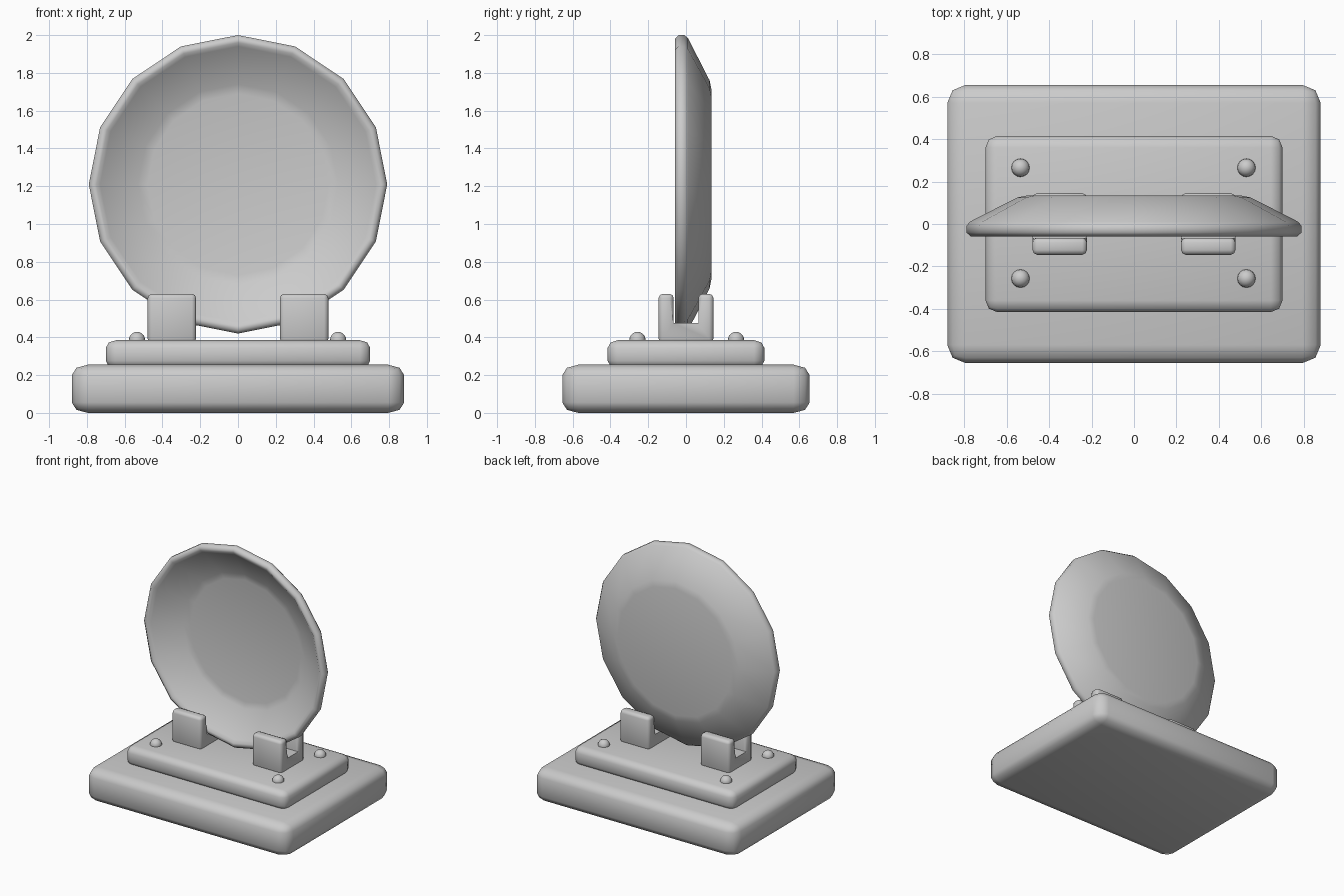
import bpy, bmesh, math
from mathutils import Vector

old = bpy.data.objects.get("Cube")
if old:
    bpy.data.objects.remove(old, do_unlink=True)

grey = bpy.data.materials.new("light_grey")
grey.use_nodes = True
colour = (0.6, 0.6, 0.6, 1)
grey.diffuse_color = colour
grey.node_tree.nodes["Principled BSDF"].inputs["Base Color"].default_value = colour


def finish(name, bm, angle=60):
    bmesh.ops.recalc_face_normals(bm, faces=bm.faces)
    mesh = bpy.data.meshes.new(name)
    bm.to_mesh(mesh)
    bm.free()
    ob = bpy.data.objects.new(name, mesh)
    bpy.context.collection.objects.link(ob)
    mesh.materials.append(grey)
    bpy.ops.object.select_all(action='DESELECT')
    ob.select_set(True)
    bpy.context.view_layer.objects.active = ob
    bpy.ops.object.shade_smooth_by_angle(angle=math.radians(angle))
    return ob


def bevel(bm, width, segments):
    bmesh.ops.bevel(bm, geom=bm.edges[:], offset=width, segments=segments,
                    profile=0.5, affect='EDGES', clamp_overlap=True)


def slab(name, half_x, half_y, bottom, top, edge, squash):
    """Rounded block whose rounding is flatter in height than in width."""
    bm = bmesh.new()
    bmesh.ops.create_cube(bm, size=1)
    height = (top - bottom) / squash
    for v in bm.verts:
        v.co = Vector((v.co.x * 2 * half_x, v.co.y * 2 * half_y, v.co.z * height))
    bevel(bm, edge, 2)
    for v in bm.verts:
        v.co.z = v.co.z * squash + (top + bottom) / 2
    return finish(name, bm)


# Stepped base
slab("base", 0.88, 0.655, 0, 0.255, 0.085, 0.65)
slab("upper_step", 0.70, 0.415, 0.235, 0.385, 0.055, 0.75)

# Dish: turned around the front-to-back axis, radius and depth
profile = [(0, 0.09), (0.48, 0.09), (0.53, 0.08), (0.73, -0.04),
           (0.75, -0.056), (0.77, -0.058), (0.79, -0.04), (0.79, -0.01),
           (0.775, 0.01), (0.55, 0.125), (0.5, 0.135), (0, 0.135)]
bm = bmesh.new()
points = [bm.verts.new((r, y, 0)) for r, y in profile]
edges = [bm.edges.new(pair) for pair in zip(points, points[1:])]
bmesh.ops.spin(bm, geom=points + edges, cent=(0, 0, 0), axis=(0, 1, 0),
               angle=math.tau, steps=16, use_duplicate=False)
bmesh.ops.remove_doubles(bm, verts=bm.verts, dist=0.0005)
dish = finish("dish", bm)
dish.location.z = 1.21

# Slotted holders that grip the dish
slot = [(-0.145, 0.37), (0.145, 0.37), (0.145, 0.63), (0.065, 0.63),
        (0.065, 0.475), (-0.065, 0.475), (-0.065, 0.63), (-0.145, 0.63)]
for side, centre in (("right", -0.35), ("left", 0.35)):
    bm = bmesh.new()
    face = bm.faces.new([bm.verts.new((centre - 0.128, y, z)) for y, z in slot])
    grown = bmesh.ops.extrude_face_region(bm, geom=[face])["geom"]
    moved = [g for g in grown if isinstance(g, bmesh.types.BMVert)]
    bmesh.ops.translate(bm, verts=moved, vec=(0.256, 0, 0))
    bmesh.ops.recalc_face_normals(bm, faces=bm.faces)
    outer = [e for e in bm.edges
             if not all(abs(v.co.y) < 0.1 and v.co.z < 0.5 for v in e.verts)]
    bmesh.ops.bevel(bm, geom=outer, offset=0.022, segments=2, profile=0.5,
                    affect='EDGES', clamp_overlap=True)
    finish(side + "_holder", bm, 50)

# Round studs on the step
for x, side in ((-0.535, "right"), (0.53, "left")):
    for y, end in ((-0.257, "front"), (0.265, "back")):
        bm = bmesh.new()
        bmesh.ops.create_uvsphere(bm, u_segments=16, v_segments=10, radius=0.043)
        bmesh.ops.translate(bm, verts=bm.verts, vec=(x, y, 0.386))
        finish(end + "_" + side + "_stud", bm)
